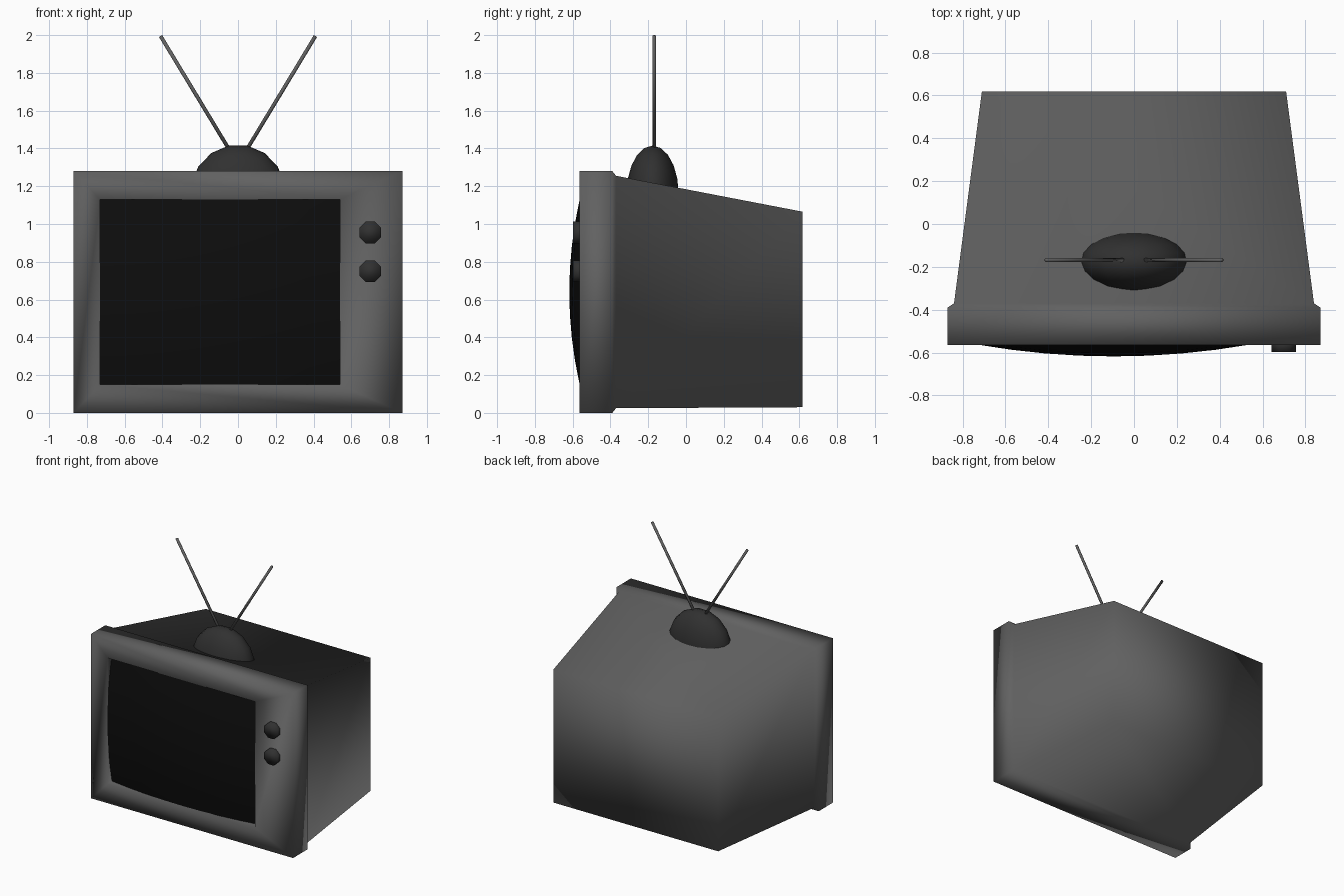
import bpy, bmesh, math
from mathutils import Vector, Matrix

if "Cube" in bpy.data.objects:
    bpy.data.objects.remove(bpy.data.objects["Cube"])


def material(name, v):
    m = bpy.data.materials.new(name)
    m.diffuse_color = (v, v, v, 1)
    m.use_nodes = True
    m.node_tree.nodes["Principled BSDF"].inputs["Base Color"].default_value = m.diffuse_color
    return m


CASE = material("case_grey", 0.12)
DARK = material("dark_plastic", 0.03)
GLASS = material("screen_black", 0.004)


def finish(name, bm, mat, smooth=True):
    bmesh.ops.recalc_face_normals(bm, faces=bm.faces)
    for f in bm.faces:
        f.smooth = smooth
    me = bpy.data.meshes.new(name)
    bm.to_mesh(me)
    bm.free()
    me.materials.append(mat)
    ob = bpy.data.objects.new(name, me)
    bpy.context.collection.objects.link(ob)
    return ob


# Case: rectangular loops from the screen recess, round the rim, to the back
loops = [  # x0, x1, z0, z1, y
    (-0.73, 0.54, 0.15, 1.13, -0.46),
    (-0.73, 0.54, 0.15, 1.13, -0.565),
    (-0.87, 0.87, 0.00, 1.28, -0.565),
    (-0.87, 0.87, 0.00, 1.28, -0.39),
    (-0.84, 0.84, 0.025, 1.255, -0.37),
    (-0.71, 0.71, 0.03, 1.065, 0.618),
]
bm = bmesh.new()
rings = [[bm.verts.new(p) for p in ((a, y, c), (b, y, c), (b, y, d), (a, y, d))]
         for a, b, c, d, y in loops]
for r, s in zip(rings, rings[1:]):
    for i in range(4):
        j = (i + 1) % 4
        bm.faces.new((r[i], r[j], s[j], s[i]))
bm.faces.new(rings[-1])
finish("case", bm, CASE)

# Screen: grid bulging towards the viewer
bm = bmesh.new()
bmesh.ops.create_grid(bm, x_segments=8, y_segments=8, size=1)
for v in bm.verts:
    u, w = v.co.x, v.co.y
    v.co = (-0.095 + 0.635 * u, -0.618 + 0.055 * (u * u + w * w), 0.64 + 0.49 * w)
screen = finish("screen", bm, GLASS)
if screen.data.polygons[0].normal.y > 0:
    screen.data.flip_normals()

# Control knobs: eight-sided
for n, z in enumerate((0.955, 0.75)):
    bm = bmesh.new()
    bmesh.ops.create_cone(bm, cap_ends=True, segments=8, radius1=0.062, radius2=0.062,
                          depth=0.06,
                          matrix=Matrix.Translation((0.70, -0.567, z))
                          @ Matrix.Rotation(math.pi / 2, 4, 'X')
                          @ Matrix.Rotation(math.pi / 8, 4, 'Z'))
    finish("knob_%d" % (n + 1), bm, DARK)

# Antenna base: squashed sphere with its poles along y
bm = bmesh.new()
bmesh.ops.create_uvsphere(bm, u_segments=16, v_segments=10, radius=1,
                          matrix=Matrix.Translation((0, -0.177, 1.16))
                          @ Matrix.Diagonal((0.253, 0.138, 0.26, 1))
                          @ Matrix.Rotation(math.pi / 2, 4, 'X')
                          @ Matrix.Rotation(math.pi / 16, 4, 'Z'))
finish("antenna_base", bm, DARK)

# Antenna rods: mirrored pair
for side, label in ((-1, "left"), (1, "right")):
    a = Vector((side * 0.02, -0.168, 1.35))
    b = Vector((side * 0.41, -0.168, 1.995))
    rot = (b - a).to_track_quat('Z', 'Y').to_matrix().to_4x4()
    bm = bmesh.new()
    bmesh.ops.create_cone(bm, cap_ends=True, segments=8, radius1=0.01, radius2=0.01,
                          depth=(b - a).length,
                          matrix=Matrix.Translation((a + b) / 2) @ rot)
    finish("antenna_rod_" + label, bm, CASE)
